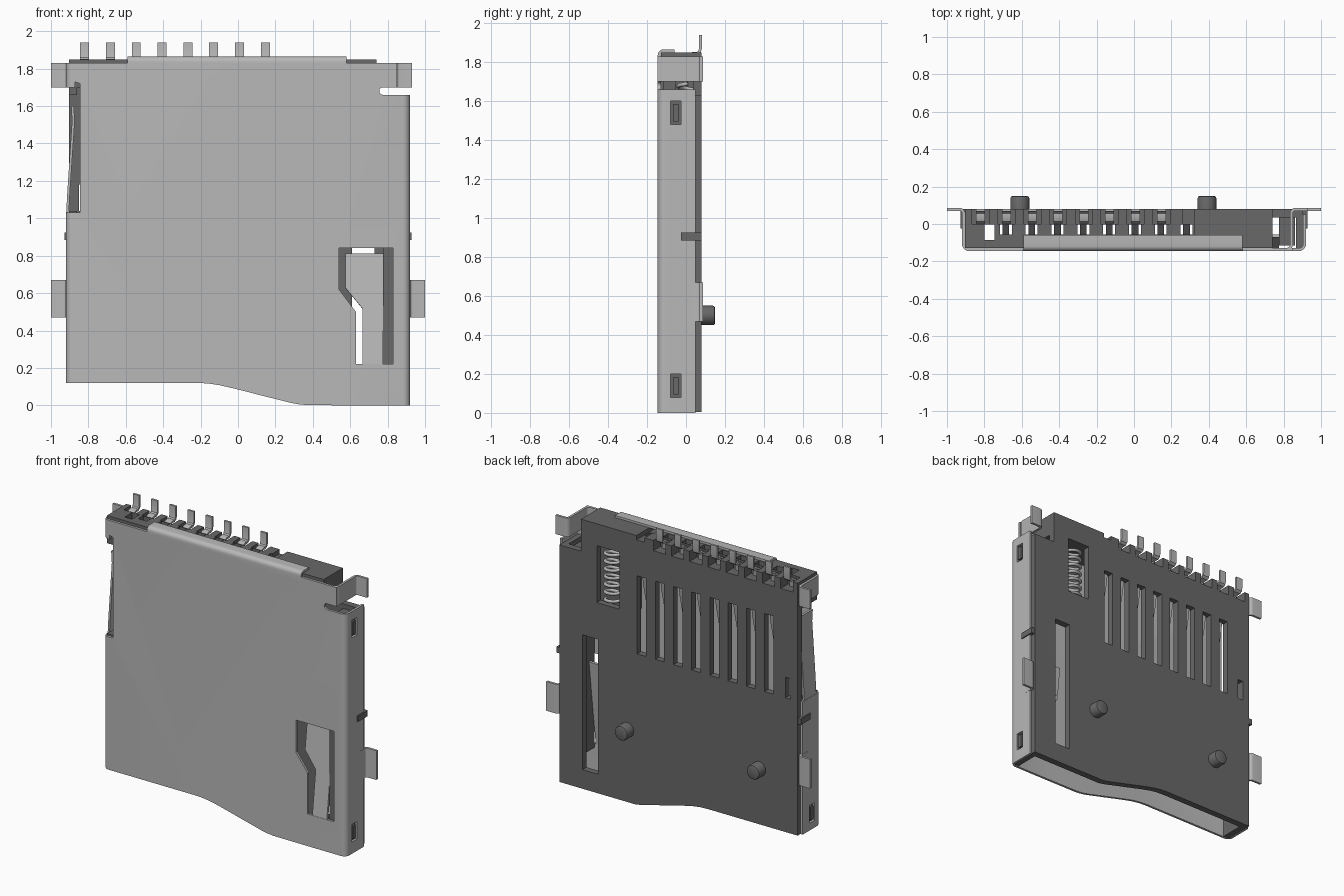
import bpy, bmesh, math
from mathutils import Vector, Matrix

if "Cube" in bpy.data.objects:
    bpy.data.objects.remove(bpy.data.objects["Cube"], do_unlink=True)


def material(name, v):
    m = bpy.data.materials.new(name)
    m.use_nodes = True
    m.diffuse_color = (v, v, v, 1)
    m.node_tree.nodes["Principled BSDF"].inputs["Base Color"].default_value = (v, v, v, 1)
    return m


METAL = material("light grey metal", 0.48)
PLASTIC = material("dark grey plastic", 0.14)


def prism(pts, axis, a, b):
    """Outline extruded along an axis: x takes (y,z), y takes (x,z), z takes (x,y)."""
    return pts, axis, a, b


def box(x0, x1, y0, y1, z0, z1):
    return prism([(x0, y0), (x1, y0), (x1, y1), (x0, y1)], "z", z0, z1)


def ribbon(path, t):
    """Closed outline of a bent strip of thickness t around a 2D path."""
    p = [Vector(q) for q in path]
    left, right = [], []
    for i, q in enumerate(p):
        d0 = (q - p[i - 1]).normalized() if i else (p[1] - q).normalized()
        d1 = (p[i + 1] - q).normalized() if i < len(p) - 1 else d0
        d = (d0 + d1).normalized()
        n = Vector((-d.y, d.x)) * (t / 2 / max(0.4, d.dot(d0)))
        left.append(tuple(q + n))
        right.append(tuple(q - n))
    return left + right[::-1]


def build(name, solids, mat, smooth=True):
    bm = bmesh.new()
    put = {"x": lambda p, k: (k, p[0], p[1]),
           "y": lambda p, k: (p[0], k, p[1]),
           "z": lambda p, k: (p[0], p[1], k)}
    for pts, axis, a, b in solids:
        lo = [bm.verts.new(put[axis](p, a)) for p in pts]
        hi = [bm.verts.new(put[axis](p, b)) for p in pts]
        bm.faces.new(lo)
        bm.faces.new(hi[::-1])
        for i in range(len(pts)):
            j = (i + 1) % len(pts)
            bm.faces.new((lo[i], hi[i], hi[j], lo[j]))
    bmesh.ops.recalc_face_normals(bm, faces=bm.faces)
    me = bpy.data.meshes.new(name)
    bm.to_mesh(me)
    bm.free()
    ob = bpy.data.objects.new(name, me)
    bpy.context.collection.objects.link(ob)
    me.materials.append(mat)
    if smooth:
        finish(ob)
    return ob


def select(ob):
    bpy.ops.object.select_all(action="DESELECT")
    ob.select_set(True)
    bpy.context.view_layer.objects.active = ob


def finish(ob):
    select(ob)
    bpy.ops.object.shade_smooth_by_angle(angle=math.radians(32))


def cut(ob, solids):
    cutter = build("cutter", solids, ob.data.materials[0], False)
    cutter.hide_render = True
    mod = ob.modifiers.new("cut", "BOOLEAN")
    mod.operation, mod.solver, mod.use_self = "DIFFERENCE", "EXACT", True
    mod.object = cutter
    select(ob)
    bpy.ops.object.modifier_apply(modifier=mod.name)
    bpy.data.objects.remove(cutter, do_unlink=True)


def arc(cx, cy, r, a0, a1, n=5):
    return [(cx + r * math.cos(math.radians(a0 + (a1 - a0) * i / n)),
             cy + r * math.sin(math.radians(a0 + (a1 - a0) * i / n))) for i in range(n + 1)]


# Curved lower edge shared by the shell and the plastic body
EDGE = [(-0.95, 0.12), (-0.22, 0.12), (-0.16, 0.117), (-0.1, 0.108), (-0.03, 0.092),
        (0.28, 0.014), (0.32, 0.006), (0.37, 0.001), (0.6, 0.0)]
BELOW = prism(EDGE + [(0.6, -0.2), (-0.95, -0.2)], "y", -0.4, 0.4)

# Contact pitch
PITCH = 0.138
PINS = [-0.82 + PITCH * i for i in range(8)]
SLOTS = [-0.685 + PITCH * i for i in range(8)]

# Metal shell: U section with rounded bends, then cut-outs
u_path = ([(-0.912, 0.05)] + arc(-0.882, -0.107, 0.03, 180, 270)
          + arc(0.882, -0.107, 0.03, 270, 360) + [(0.912, 0.05)])
shell = build("shell", [prism(ribbon(u_path, 0.016), "z", 0, 1.83)], METAL, False)
TONGUE_HOLE = [(0.54, 0.84), (0.83, 0.84), (0.83, 0.22), (0.63, 0.22), (0.63, 0.50), (0.54, 0.62)]
slit = [(1.1, 1.66)] + arc(0.775, 1.68, 0.02, 270, 90, 6) + [(1.1, 1.70)]
cut(shell, [
    BELOW,
    prism(slit, "y", -0.3, 0.3),
    box(0.85, 1.1, -0.3, 0.3, 1.69, 1.9),
    prism([(-1.1, 1.03), (-0.845, 1.03), (-0.845, 1.72), (-0.9, 1.74), (-1.1, 1.76)], "y", -0.3, 0.3),
    prism(TONGUE_HOLE, "y", -0.3, 0),
    box(0.88, 1.1, -0.08, -0.025, 0.08, 0.20),
    box(0.88, 1.1, -0.08, -0.025, 1.48, 1.60),
    box(-1.1, -0.88, -0.08, -0.025, 0.17, 0.29),
])
finish(shell)

# Spring tongue bent into the shell
tongue = build("shell_tongue", [prism([(0.665, 0.22), (0.775, 0.22), (0.775, 0.815), (0.575, 0.815),
                                       (0.575, 0.63), (0.665, 0.52)], "y", -0.145, -0.129)], METAL)
pivot = Vector((0, -0.137, 0.22))
tongue.data.transform(Matrix.Translation(pivot) @ Matrix.Rotation(math.radians(-7), 4, "X")
                      @ Matrix.Translation(-pivot))

# Folded flap along the shell top
build("top_flap", [prism(ribbon([(-0.137, 1.80)] + arc(-0.117, 1.837, 0.02, 180, 90)
                                + [(-0.06, 1.857)], 0.016), "x", -0.59, 0.58)], METAL)

# Solder tabs bent outwards from the side walls
for side, label in ((1, "left"), (-1, "right")):
    path = [(side * 0.913, 0.0)] + [(side * (0.933 - 0.02 * math.cos(a)), 0.058 + 0.02 * math.sin(a))
                                    for a in (0, 0.4, 0.8, 1.2, 1.57)] + [(side, 0.078)]
    build(label + "_lower_tab", [prism(ribbon(path, 0.016), "z", 0.47, 0.67)], METAL)
    x, tip = (0.842, 0.93) if side > 0 else (0.912, 1.0)
    path = [(side * (x - 0.04), -0.137)] + [(side * p[0], p[1]) for p in arc(x - 0.03, -0.107, 0.03, 270, 360)]
    path += [(side * p[0], p[1]) for p in arc(x + 0.02, 0.058, 0.02, 180, 90)] + [(side * tip, 0.078)]
    build(label + "_upper_tab", [prism(ribbon(path, 0.016), "z", 1.70, 1.83)], METAL)

# Side spring arm leaning inwards
build("side_arm", [prism(ribbon([(-0.912, 1.02), (-0.905, 1.15), (-0.88, 1.52), (-0.885, 1.60)], 0.014),
                         "y", -0.10, 0.03)], METAL)

# Plastic body: tray with card cavity, contact slots, windows and top notches
body = build("body", [box(-0.903, 0.903, -0.128, 0.08, 0.005, 1.85)], PLASTIC, False)
cut(body, [BELOW])
cut(body, [box(-0.86, 0.865, -0.3, 0.035, -0.2, 1.70)])
cut(body, [box(0.74, 1.1, -0.3, 0.3, 1.63, 2.0),
           box(-1.1, -0.85, -0.3, 0.035, 1.04, 1.66),
           box(0.61, 0.73, -0.05, 0.3, 0.135, 1.06),
           box(0.45, 0.62, 0.0, 0.3, 1.31, 1.70),
           box(-0.85, -0.81, 0.0, 0.3, 1.04, 1.18)]
    + [box(x - 0.034, x + 0.034, 0.0, 0.3, 1.04, 1.575) for x in SLOTS])
cut(body, [box(x - 0.046, x + 0.046, -0.0, 0.3, 1.78, 2.0) for x in PINS]
    + [box(x - 0.03, x + 0.03, -0.3, 0.3, 1.82, 2.0) for x in (0.29,)])
cut(body, [box(x - 0.032, x + 0.032, -0.055, -0.002, 1.5, 2.0) for x in SLOTS]
    + [box(-0.80, -0.745, -0.085, -0.003, 1.5, 2.0)])
finish(body)

# Ejector slider and the block behind the coil spring
build("slider", [box(0.775, 0.862, -0.115, 0.034, 0.2, 1.60)], PLASTIC)
build("spring_backing", [box(0.42, 0.68, -0.118, -0.055, 1.25, 1.70)], PLASTIC)

# Latch bumps inside the side windows, and small side rivets
build("latch_bumps", [box(0.89, 0.918, -0.068, -0.038, z, z + 0.09) for z in (0.095, 1.495)]
      + [box(-0.918, -0.89, -0.068, -0.038, 0.185, 0.275)], PLASTIC)
build("side_rivets", [box(s * 0.91 - 0.018, s * 0.91 + 0.018, -0.025, 0.079, 0.885, 0.925)
                      for s in (1, -1)], PLASTIC)

# Locating pegs with chamfered tips
for x, label in ((-0.61, "right"), (0.39, "left")):
    bm = bmesh.new()
    bmesh.ops.create_cone(bm, cap_ends=True, segments=32, radius1=0.05, radius2=0.05, depth=0.09,
                          matrix=Matrix.Translation((x, 0.105, 0.5)) @ Matrix.Rotation(math.pi / 2, 4, "X"))
    tip = [e for e in bm.edges if all(v.co.y > 0.14 for v in e.verts)]
    bmesh.ops.bevel(bm, geom=tip, offset=0.012, segments=2, affect="EDGES", profile=0.5)
    me = bpy.data.meshes.new(label + "_peg")
    bm.to_mesh(me)
    bm.free()
    peg = bpy.data.objects.new(label + "_peg", me)
    bpy.context.collection.objects.link(peg)
    me.materials.append(PLASTIC)
    finish(peg)

# Contact pins rising from the top notches
pin_path = [(0.01, 1.76), (0.01, 1.82), (0.018, 1.838), (0.035, 1.845), (0.058, 1.845),
            (0.07, 1.855), (0.074, 1.87), (0.074, 1.94)]
for i, x in enumerate(PINS):
    build(f"contact_pin_{i + 1}", [prism(ribbon(pin_path, 0.014), "x", x - 0.024, x + 0.024)], METAL)

# Spring contact beams behind the slots
beam_path = [(0.045, 1.60), (0.03, 1.50), (-0.03, 1.25), (-0.06, 1.15), (-0.062, 1.11), (-0.04, 1.06)]
for i, x in enumerate(SLOTS):
    build(f"contact_beam_{i + 1}", [prism(ribbon(beam_path, 0.012), "x", x - 0.018, x + 0.018)], METAL)

# Coil spring
curve = bpy.data.curves.new("coil_spring", "CURVE")
curve.dimensions = "3D"
curve.bevel_depth = 0.011
curve.bevel_resolution = 2
turns, steps = 7, 20
spline = curve.splines.new("POLY")
spline.points.add(turns * steps)
for i, p in enumerate(spline.points):
    a = 2 * math.pi * i / steps
    p.co = (0.535 + 0.062 * math.cos(a), 0.01 + 0.05 * math.sin(a), 1.32 + 0.37 * i / (turns * steps), 1)
spline.use_smooth = True
curve.materials.append(METAL)
bpy.context.collection.objects.link(bpy.data.objects.new("coil_spring", curve))
